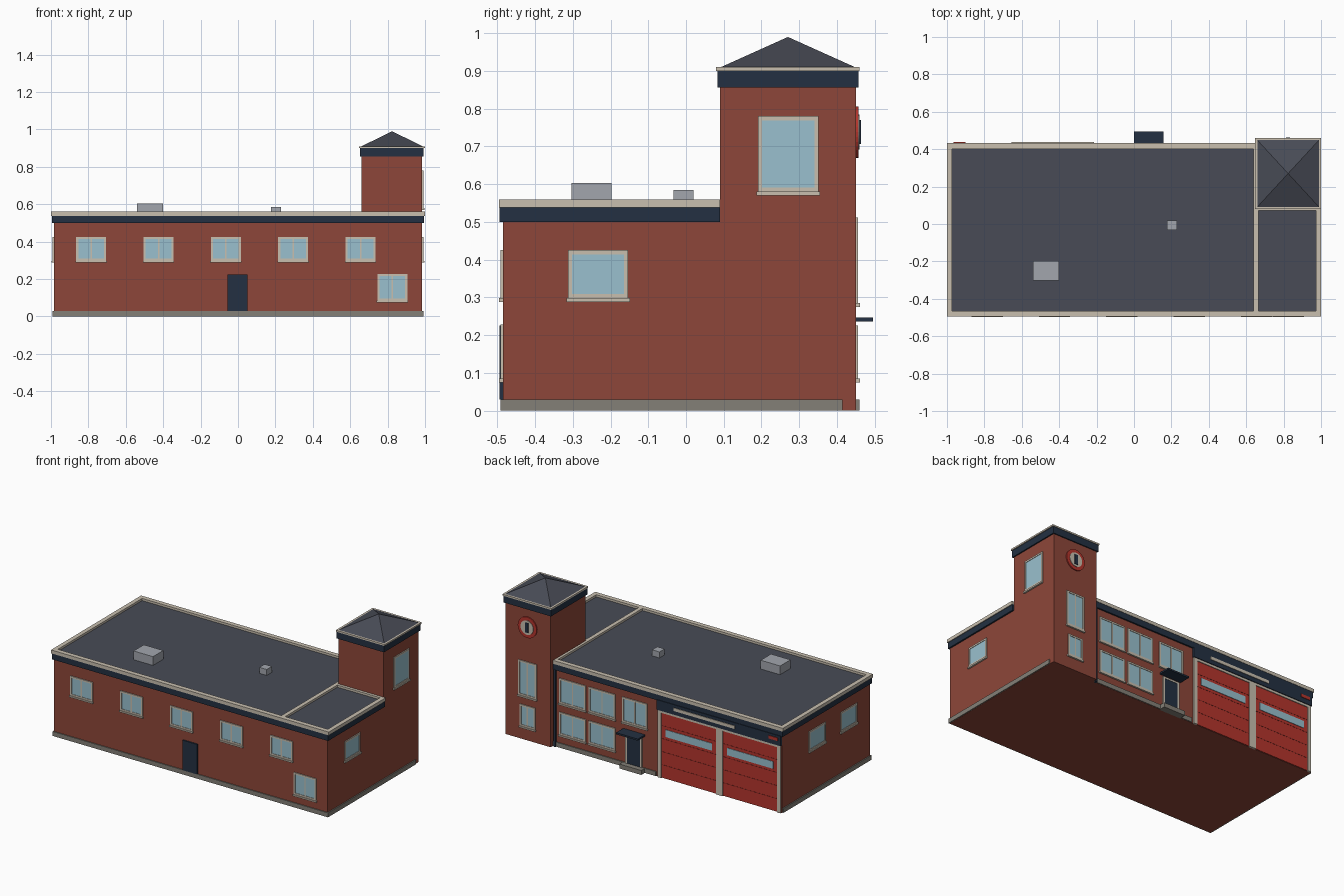
import bpy, bmesh, math

if "Cube" in bpy.data.objects:
    bpy.data.objects.remove(bpy.data.objects["Cube"])

def mat(name, r, g, b):
    m = bpy.data.materials.new(name)
    m.diffuse_color = (r, g, b, 1)
    m.use_nodes = True
    m.node_tree.nodes["Principled BSDF"].inputs["Base Color"].default_value = m.diffuse_color
    return m

BRICK = mat("brick", 0.27, 0.062, 0.041)
NAVY = mat("navy", 0.017, 0.03, 0.054)
CREAM = mat("cream stone", 0.58, 0.52, 0.43)
GLASS = mat("window glass", 0.32, 0.53, 0.62)
ROOF = mat("roof grey", 0.065, 0.071, 0.092)
UNIT = mat("unit grey", 0.36, 0.38, 0.42)
PLINTH = mat("plinth grey", 0.23, 0.215, 0.185)
RED = mat("door red", 0.46, 0.036, 0.026)
DARKRED = mat("groove red", 0.2, 0.018, 0.014)

def finish(name, bm, mats):
    bmesh.ops.recalc_face_normals(bm, faces=bm.faces)
    me = bpy.data.meshes.new(name)
    bm.to_mesh(me)
    bm.free()
    for m in mats:
        me.materials.append(m)
    ob = bpy.data.objects.new(name, me)
    bpy.context.collection.objects.link(ob)
    return ob

def boxes(name, items):
    """One object from (x0, x1, y0, y1, z0, z1, material) boxes."""
    bm, mats = bmesh.new(), []
    for x0, x1, y0, y1, z0, z1, m in items:
        if m not in mats:
            mats.append(m)
        vs = bmesh.ops.create_cube(bm, size=1)["verts"]
        for v in vs:
            v.co = (x1 if v.co.x > 0 else x0, y1 if v.co.y > 0 else y0, z1 if v.co.z > 0 else z0)
        for f in {f for v in vs for f in v.link_faces}:
            f.material_index = mats.index(m)
    return finish(name, bm, mats)

# wall planes: axis, position, outward sign
WALLS = {"front": ("y", -0.485, -1), "back": ("y", 0.42, 1), "tower": ("y", 0.45, 1),
         "right": ("x", 0.985, 1), "left": ("x", -0.985, -1)}

def on(wall, u0, u1, z0, z1, d, m):
    """Plate standing d proud of a wall."""
    axis, p, s = WALLS[wall]
    a, b = sorted((p - s * 0.004, p + s * d))
    return (u0, u1, a, b, z0, z1, m) if axis == "y" else (a, b, u0, u1, z0, z1, m)

def window(name, wall, c, w, z0, z1, mullion=True):
    a, b, t = c - w / 2, c + w / 2, 0.011
    zs = z0 + 0.01
    parts = [on(wall, a + t / 2, b - t / 2, zs, z1 - t / 2, 0.003, GLASS),
             on(wall, a, a + t, zs, z1, 0.006, CREAM), on(wall, b - t, b, zs, z1, 0.006, CREAM),
             on(wall, a + t, b - t, z1 - t, z1, 0.006, CREAM),
             on(wall, a + t, b - t, zs, zs + t, 0.006, CREAM),
             on(wall, a - 0.004, b + 0.004, z0, zs, 0.011, CREAM)]
    if mullion:
        parts.append(on(wall, c - 0.004, c + 0.004, zs + t, z1 - t, 0.0055, CREAM))
    boxes(name, parts)

# walls
boxes("main_walls", [(-0.985, 0.66, -0.485, 0.42, 0, 0.52, BRICK)])
boxes("wing_walls", [(0.66, 0.985, -0.485, 0.09, 0, 0.52, BRICK)])
boxes("tower_walls", [(0.66, 0.985, 0.09, 0.45, 0, 0.87, BRICK)])
boxes("plinth", [(-0.992, 0.992, -0.491, -0.48, 0.001, 0.03, PLINTH),
                 (-0.992, -0.98, -0.48, 0.415, 0.001, 0.03, PLINTH),
                 (0.98, 0.992, -0.48, 0.415, 0.001, 0.03, PLINTH),
                 (-0.08, 0.66, 0.41, 0.426, 0.001, 0.03, PLINTH)])

# fascia, roof decks and parapets
boxes("fascia", [(-0.995, 0.655, -0.494, 0.43, 0.5, 0.54, NAVY),
                 (0.655, 0.995, -0.494, 0.09, 0.5, 0.54, NAVY)])
boxes("roof_decks", [(-0.975, 0.645, -0.47, 0.41, 0.53, 0.546, ROOF),
                     (0.655, 0.975, -0.47, 0.08, 0.53, 0.546, ROOF)])

def ring(x0, x1, y0, y1, z0, z1, tl, tr, tf, tb, m):
    return [(x0, x1, y0, y0 + tf, z0, z1, m), (x0, x1, y1 - tb, y1, z0, z1, m),
            (x0, x0 + tl, y0 + tf, y1 - tb, z0, z1, m), (x1 - tr, x1, y0 + tf, y1 - tb, z0, z1, m)]

boxes("main_parapet", ring(-1, 0.655, -0.495, 0.432, 0.538, 0.56, 0.028, 0.016, 0.03, 0.03, CREAM))
boxes("wing_parapet", ring(0.655, 1, -0.495, 0.09, 0.538, 0.56, 0.01, 0.028, 0.03, 0.018, CREAM))

# tower top
boxes("tower_fascia", [(0.652, 0.993, 0.083, 0.457, 0.856, 0.9, NAVY)])
boxes("tower_cornice", [(0.648, 1.0, 0.08, 0.46, 0.9, 0.91, CREAM)])
bm = bmesh.new()
base = [bm.verts.new(p) for p in ((0.658, 0.09, 0.909), (0.99, 0.09, 0.909),
                                  (0.99, 0.45, 0.909), (0.658, 0.45, 0.909))]
apex = bm.verts.new((0.824, 0.27, 0.99))
bm.faces.new(base)
for i in range(4):
    bm.faces.new((base[i], base[(i + 1) % 4], apex))
finish("tower_roof", bm, [ROOF])

# rooftop units
boxes("roof_unit_large", [(-0.54, -0.40, -0.303, -0.197, 0.54, 0.603, UNIT)])
boxes("roof_unit_small", [(0.177, 0.23, -0.033, 0.02, 0.54, 0.585, UNIT)])

# front windows and door
for i in range(5):
    window(f"front_window_{i + 1}", "front", -0.785 + 0.36 * i, 0.16, 0.288, 0.425)
window("front_low_window", "front", 0.825, 0.16, 0.075, 0.228)
boxes("front_door", [on("front", -0.055, 0.05, 0.03, 0.225, 0.009, NAVY)])

# side windows
window("right_window", "right", -0.233, 0.16, 0.288, 0.425, False)
window("tower_side_window", "right", 0.271, 0.16, 0.57, 0.78, False)
for i, c in enumerate((-0.265, 0.06)):
    window(f"left_window_{i + 1}", "left", c, 0.17, 0.288, 0.425, False)

# back and tower windows
for i, c in enumerate((0.52, 0.308)):
    window(f"back_upper_window_{i + 1}", "back", c, 0.19, 0.28, 0.452)
    window(f"back_lower_window_{i + 1}", "back", c, 0.19, 0.075, 0.232)
window("window_over_entrance", "back", 0.073, 0.18, 0.28, 0.452)
window("tower_upper_window", "tower", 0.824, 0.13, 0.275, 0.512)
window("tower_lower_window", "tower", 0.824, 0.11, 0.075, 0.226)

# back entrance
boxes("entrance_door", [on("back", 0.03, 0.125, 0.03, 0.215, 0.008, NAVY),
                        on("back", 0.018, 0.03, 0.03, 0.227, 0.01, CREAM),
                        on("back", 0.125, 0.137, 0.03, 0.227, 0.01, CREAM),
                        on("back", 0.03, 0.125, 0.215, 0.227, 0.01, CREAM)])
boxes("entrance_canopy", [(0, 0.157, 0.415, 0.495, 0.236, 0.247, NAVY)])
boxes("entrance_step", [(0, 0.157, 0.415, 0.46, 0, 0.029, PLINTH)])

# garage doors with glazed strip and panel grooves
for i, (a, b) in enumerate(((-0.515, -0.122), (-0.957, -0.564))):
    parts = [on("back", a, b, 0.002, 0.425, 0.004, RED),
             on("back", a + 0.03, b - 0.03, 0.275, 0.322, 0.007, GLASS)]
    parts += [on("back", a, b, z, z + 0.003, 0.005, DARKRED) for z in (0.085, 0.17, 0.255, 0.34)]
    boxes(f"garage_door_{i + 1}", parts)
boxes("garage_surround", [on("back", a, b, 0, 0.44, 0.009, CREAM)
                          for a, b in ((-0.122, -0.095), (-0.564, -0.515), (-0.98, -0.957))]
      + [on("back", -0.957, -0.122, 0.425, 0.44, 0.009, CREAM)])
boxes("garage_band", [on("back", -0.985, -0.09, 0.44, 0.505, 0.014, NAVY)])
boxes("band_strip", [on("back", -0.655, -0.215, 0.466, 0.486, 0.018, CREAM),
                     on("back", -0.965, -0.9, 0.47, 0.49, 0.018, RED)])
boxes("downpipe", [on("back", 0.638, 0.652, 0.0, 0.505, 0.012, NAVY)])

# round emblem plate on the tower
def disc(name, r, y0, y1, m):
    bm = bmesh.new()
    bmesh.ops.create_cone(bm, cap_ends=True, segments=32, radius1=r, radius2=r, depth=y1 - y0)
    for v in bm.verts:
        x, y, z = v.co
        v.co = (0.824 + x, (y0 + y1) / 2 + z, 0.738 + y)
    finish(name, bm, [m])

disc("emblem_ring", 0.068, 0.447, 0.457, RED)
disc("emblem_face", 0.046, 0.455, 0.46, CREAM)
boxes("emblem_bar", [(0.813, 0.835, 0.457, 0.463, 0.706, 0.77, NAVY)])
